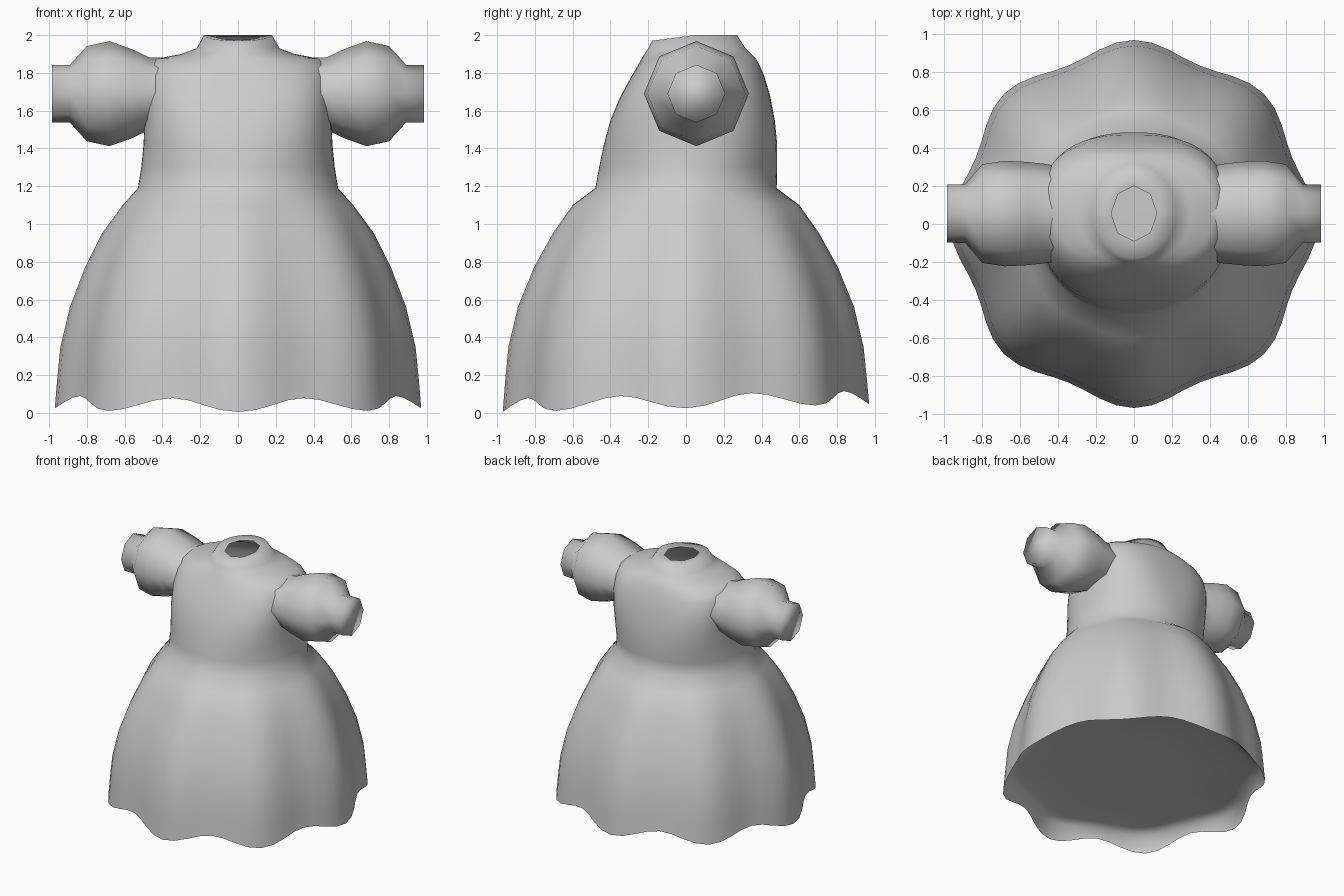
import bpy, bmesh, math
from math import sin, cos, pi

if "Cube" in bpy.data.objects:
    bpy.data.objects.remove(bpy.data.objects["Cube"])

cloth = bpy.data.materials.new("grey cloth")
cloth.diffuse_color = (0.6, 0.6, 0.6, 1)
cloth.use_nodes = True
cloth.node_tree.nodes["Principled BSDF"].inputs["Base Color"].default_value = cloth.diffuse_color


def loft(name, rings, angle, cap_start=False, cap_end=False):
    """Join equal-length rings of points into a smooth skin."""
    bm = bmesh.new()
    loops = [[bm.verts.new(p) for p in ring] for ring in rings]
    n = len(loops[0])
    for a, b in zip(loops, loops[1:]):
        for i in range(n):
            j = (i + 1) % n
            bm.faces.new((a[i], a[j], b[j], b[i]))
    if cap_start:
        bm.faces.new(loops[0][::-1])
    if cap_end:
        bm.faces.new(loops[-1])
    mesh = bpy.data.meshes.new(name)
    bm.to_mesh(mesh)
    bm.free()
    mesh.materials.append(cloth)
    obj = bpy.data.objects.new(name, mesh)
    bpy.context.collection.objects.link(obj)
    bpy.ops.object.select_all(action='DESELECT')
    obj.select_set(True)
    bpy.context.view_layer.objects.active = obj
    bpy.ops.object.shade_smooth_by_angle(angle=math.radians(angle))
    return obj


SEG = 64
angles = [2 * pi * i / SEG for i in range(SEG)]
rings = []

# Skirt: underside panel, wavy hem, then eight soft folds fading at the waist
skirt_profile = [  # z, half width, half depth, fold depth, hem wave
    (0.18, 0.45, 0.45, 0.0, 0),
    (0.165, 0.85, 0.85, 0.03, 0),
    (0.145, 0.935, 0.935, 0.034, 0),
    (0.025, 0.97, 0.97, 0.034, 1.0),
    (0.18, 0.957, 0.957, 0.034, 0.3),
    (0.35, 0.94, 0.94, 0.033, 0),
    (0.56, 0.89, 0.89, 0.031, 0),
    (0.77, 0.81, 0.805, 0.028, 0),
    (0.95, 0.72, 0.705, 0.022, 0),
    (1.10, 0.61, 0.60, 0.012, 0)]
for z, rx, ry, fold, wave in skirt_profile:
    ring = []
    for t in angles:
        dip = 1 - cos(8 * t)
        k = 1 - fold * dip
        ring.append((rx * k * cos(t), ry * k * sin(t),
                     z + wave * (0.036 * dip + 0.02 * sin(t))))
    rings.append(ring)


def spow(v, p):
    return math.copysign(abs(v) ** p, v)


# Bodice: waist, squarish chest, shoulders, raised neck, eight-sided opening
bodice_profile = [  # z, half width, front, back, forward dip, roundness
    (1.19, 0.53, -0.48, 0.48, 0, 1.0),
    (1.30, 0.512, -0.46, 0.483, 0, 0.95),
    (1.42, 0.50, -0.435, 0.483, 0, 0.85),
    (1.55, 0.495, -0.40, 0.47, 0, 0.75),
    (1.68, 0.495, -0.345, 0.445, 0, 0.7),
    (1.78, 0.49, -0.29, 0.415, 0, 0.75),
    (1.84, 0.475, -0.255, 0.39, 0, 0.85),
    (1.875, 0.43, -0.235, 0.37, 0, 1.0),
    (1.90, 0.30, -0.22, 0.345, 0, 1.0),
    (1.93, 0.22, -0.20, 0.315, 0, 1.0),
    (2.00, 0.18, -0.18, 0.27, 0.03, 1.0),
    (1.99, 0.12, -0.09, 0.20, 0.015, 0)]
for z, rx, front, back, dip, p in bodice_profile:
    cy, ry = (front + back) / 2, (back - front) / 2
    ring = []
    for t in angles:
        k = 1
        if p == 0:  # straight-edged octagon
            k = cos(pi / 8) / cos(t % (pi / 4) - pi / 8)
        q = p or 1
        ring.append((rx * k * spow(cos(t), q), cy + ry * k * spow(sin(t), q),
                     z - dip * max(0, -sin(t))))
    rings.append(ring)
loft("dress_body", rings, 75, cap_start=True)

# Puffed sleeves with straight cuffs, eight-sided, oval at the armhole
sleeve_profile = [  # x, half depth, half height
    (0.36, 0.24, 0.19), (0.47, 0.262, 0.192), (0.56, 0.272, 0.235),
    (0.68, 0.278, 0.278), (0.80, 0.26, 0.252), (0.89, 0.155, 0.153),
    (0.985, 0.153, 0.153)]
for side, label in ((1, "right"), (-1, "left")):
    rings = [[(side * x, 0.055 + side * ry * cos(pi * i / 4), 1.69 + rz * sin(pi * i / 4))
              for i in range(8)] for x, ry, rz in sleeve_profile]
    loft(label + "_sleeve", rings, 120, cap_end=True)
